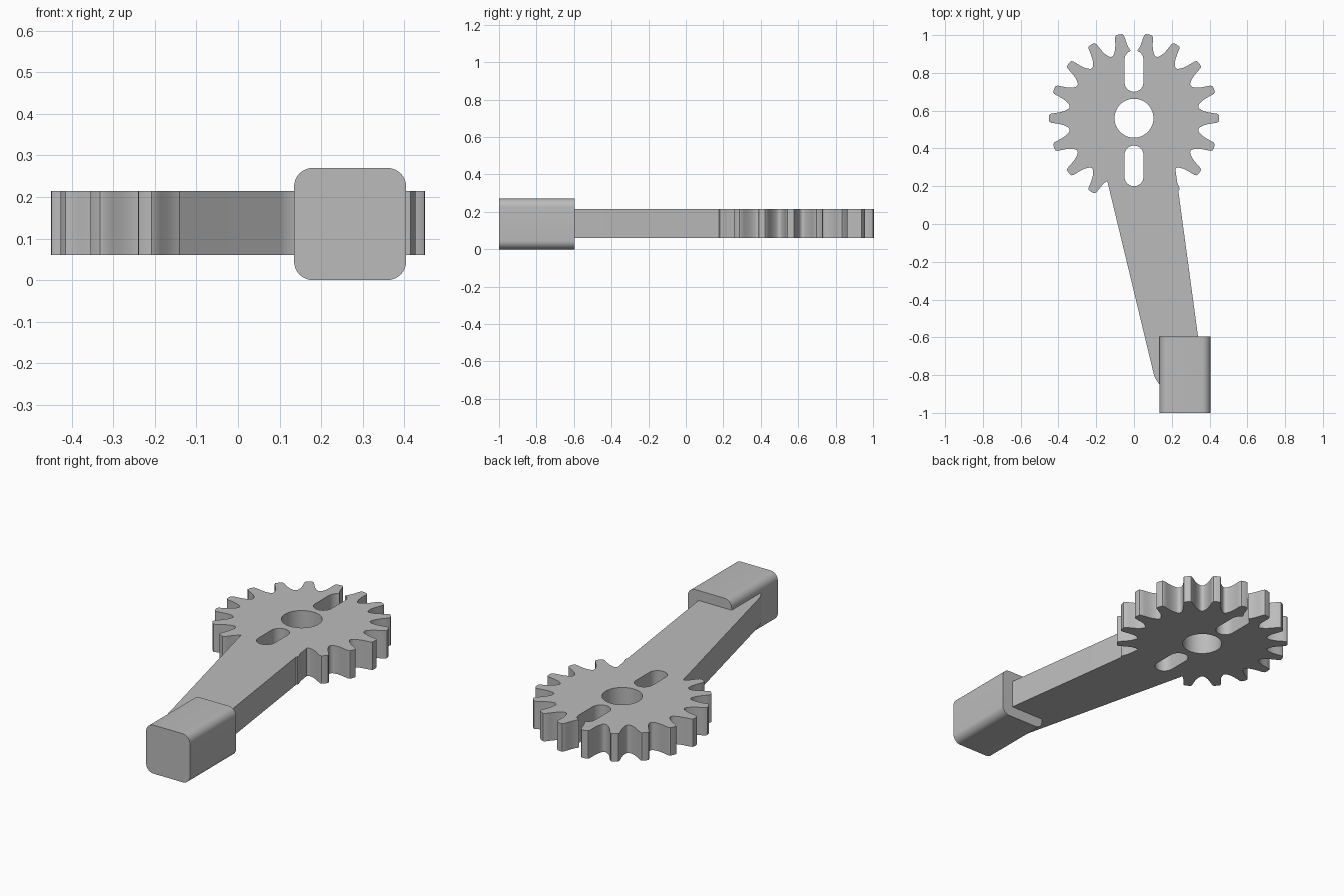
import bpy, bmesh, math
from mathutils import Vector

cube = bpy.data.objects.get("Cube")
if cube:
    bpy.data.objects.remove(cube, do_unlink=True)

grey = bpy.data.materials.new("plain grey")
grey.use_nodes = True
grey.diffuse_color = (0.5, 0.5, 0.5, 1)
grey.node_tree.nodes["Principled BSDF"].inputs["Base Color"].default_value = (0.5, 0.5, 0.5, 1)

Z0, Z1 = 0.06, 0.215
HUB = Vector((0, 0.56))


def arc(cx, cy, r, start, end, steps):
    angles = [math.radians(start + (end - start) * i / steps) for i in range(steps + 1)]
    return [(cx + r * math.cos(a), cy + r * math.sin(a)) for a in angles]


def plate(name, outline, z0, z1):
    """Extrude a counter-clockwise outline from z0 to z1."""
    bm = bmesh.new()
    face = bm.faces.new([bm.verts.new((x, y, z0)) for x, y in outline])
    top = bmesh.ops.extrude_face_region(bm, geom=[face])["geom"]
    bmesh.ops.translate(bm, vec=(0, 0, z1 - z0),
                        verts=[v for v in top if isinstance(v, bmesh.types.BMVert)])
    bmesh.ops.recalc_face_normals(bm, faces=bm.faces)
    mesh = bpy.data.meshes.new(name)
    bm.to_mesh(mesh)
    bm.free()
    mesh.materials.append(grey)
    obj = bpy.data.objects.new(name, mesh)
    bpy.context.collection.objects.link(obj)
    return obj


def select(obj):
    bpy.ops.object.select_all(action="DESELECT")
    obj.select_set(True)
    bpy.context.view_layer.objects.active = obj


def combine(target, other, operation):
    mod = target.modifiers.new("combine", "BOOLEAN")
    mod.operation, mod.object, mod.solver = operation, other, "EXACT"
    select(target)
    bpy.ops.object.modifier_apply(modifier=mod.name)
    bpy.data.objects.remove(other, do_unlink=True)


def slot(y0, y1, r):
    return arc(0, y0 + r, r, 180, 360, 16) + arc(0, y1 - r, r, 0, 180, 16)


# Toothed wheel: half a tooth as (degrees from tip, radius), mirrored and repeated
TEETH = 18
half = [(2.3, 0.449), (3.1, 0.44), (3.7, 0.42), (4.5, 0.395),
        (5.7, 0.373), (7.4, 0.356), (8.7, 0.348)]
tooth = [(-a, r) for a, r in reversed(half)] + [(0, 0.451)] + half + [(10, 0.346)]
outline = []
for i in range(TEETH):
    for a, r in tooth:
        t = math.radians(a + i * 360 / TEETH)
        outline.append((HUB.x + r * math.cos(t), HUB.y + r * math.sin(t)))
crank = plate("toothed_crank", outline, Z0, Z1)

# Tapered arm with a rounded end inside the grip
arm = plate("arm", [(0.207, 0.38), (-0.178, 0.38)] + arc(0.23, -0.76, 0.13, 193, 367, 24), Z0, Z1)
combine(crank, arm, "UNION")

# Axle hole and the two slots
for shape in (arc(HUB.x, HUB.y, 0.103, 0, 354, 59), slot(0.2, 0.415, 0.05), slot(0.7, 0.92, 0.05)):
    cutter = plate("cutter", shape, Z0 - 0.1, Z1 + 0.1)
    cutter.hide_render = True
    combine(crank, cutter, "DIFFERENCE")

# Grip block with rounded long edges
section = []
for i, (sx, sz) in enumerate([(1, 1), (-1, 1), (-1, -1), (1, -1)]):
    section += arc(0.27 + sx * 0.09, sz * 0.09, 0.045, i * 90, i * 90 + 90, 8)
grip = plate("grip", section, 0.595, 1.0)
for v in grip.data.vertices:
    x, y, z = v.co
    v.co = (x, -z, y + 0.135)

for obj in (crank, grip):
    select(obj)
    bpy.ops.object.shade_smooth_by_angle(angle=math.radians(30))
